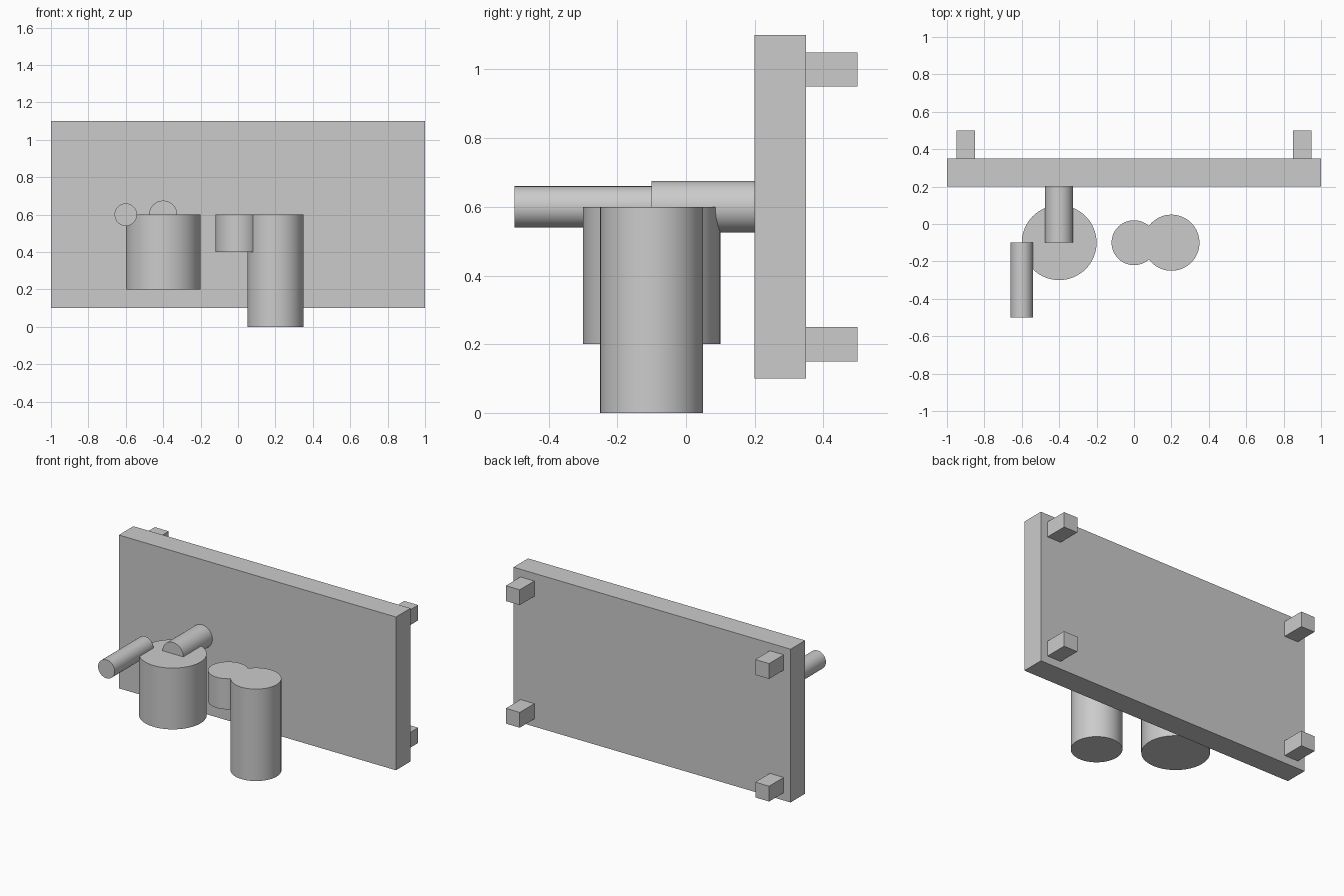
import bpy
import math
from mathutils import Vector

if "Cube" in bpy.data.objects:
    bpy.data.objects.remove(bpy.data.objects["Cube"], do_unlink=True)


def box(name, low, high):
    """Box between two opposite corners."""
    low, high = Vector(low), Vector(high)
    bpy.ops.mesh.primitive_cube_add(size=1, location=(low + high) / 2)
    obj = bpy.context.object
    obj.name = name
    obj.scale = high - low
    bpy.ops.object.transform_apply(location=False, rotation=False, scale=True)
    return obj


def cylinder(name, start, end, radius):
    """Smooth capped cylinder between two points."""
    start, end = Vector(start), Vector(end)
    axis = end - start
    bpy.ops.mesh.primitive_cylinder_add(
        vertices=64, radius=radius, depth=axis.length,
        location=(start + end) / 2,
        rotation=axis.to_track_quat('Z', 'Y').to_euler())
    obj = bpy.context.object
    obj.name = name
    bpy.ops.object.shade_smooth_by_angle(angle=math.radians(30))
    return obj


# Back panel
box("back_panel", (-1, 0.2, 0.1), (1, 0.35, 1.1))

# Four mounting pegs on the rear corners
for side, x in (("left", 0.9), ("right", -0.9)):
    for level, z in (("lower", 0.2), ("upper", 1.0)):
        box(f"{level}_{side}_peg",
            (x - 0.05, 0.35, z - 0.05), (x + 0.05, 0.5, z + 0.05))

# Upright drums sharing one top height
top, drum_y = 0.6, -0.1
for name, x, radius, bottom in (("wide_drum", -0.4, 0.2, 0.2),
                                ("short_drum", 0, 0.12, 0.4),
                                ("tall_drum", 0.2, 0.15, 0)):
    cylinder(name, (x, drum_y, bottom), (x, drum_y, top), radius)

# Horizontal rods: one joins the panel, one reaches forward
cylinder("support_rod", (-0.4, drum_y, top), (-0.4, 0.2, top), 0.075)
cylinder("handle_rod", (-0.6, -0.5, top), (-0.6, drum_y, top), 0.06)
